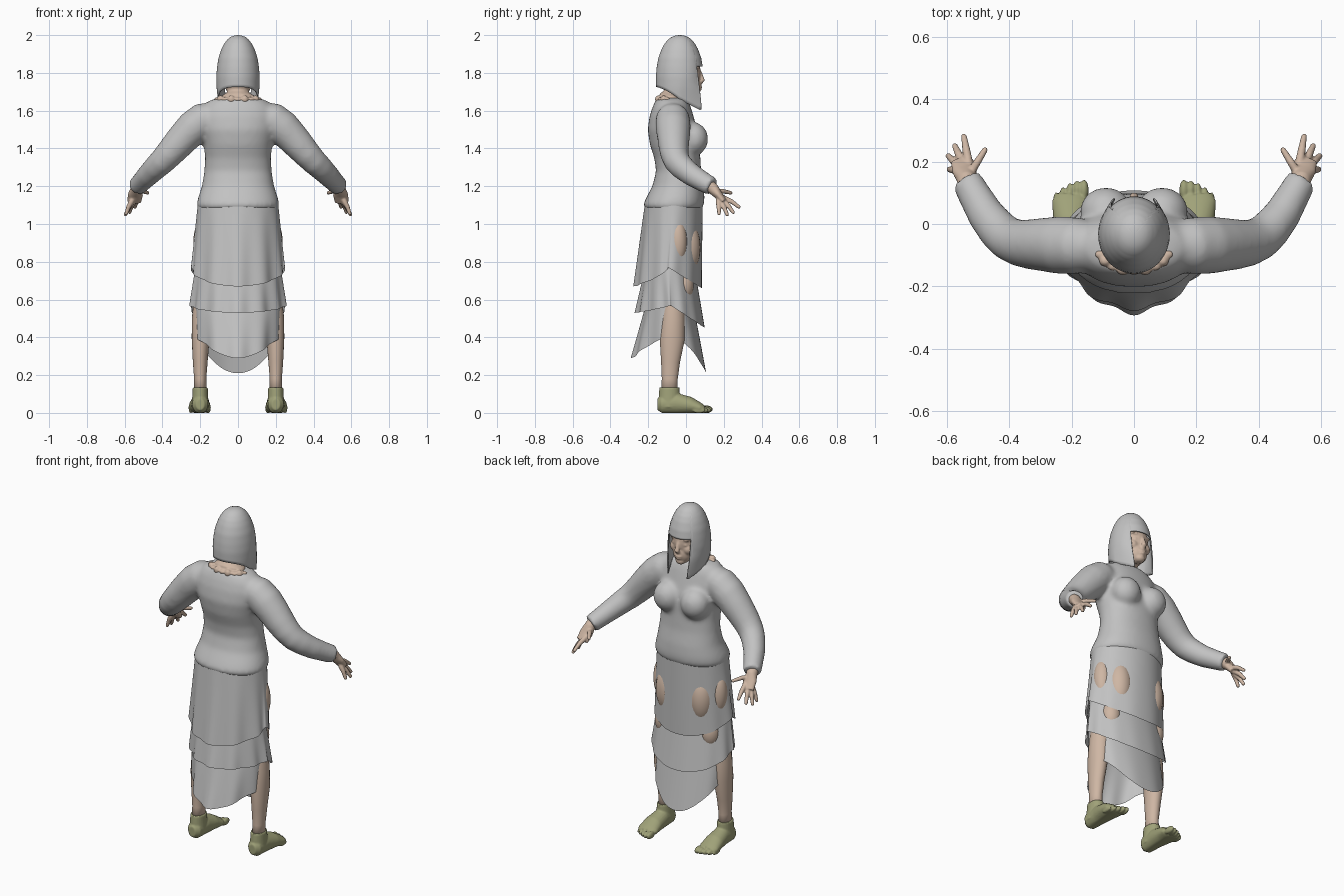
import bpy, bmesh, math
from mathutils import Vector, Matrix

if "Cube" in bpy.data.objects:
    bpy.data.objects.remove(bpy.data.objects["Cube"], do_unlink=True)


def material(name, rgb):
    m = bpy.data.materials.new(name)
    m.use_nodes = True
    m.diffuse_color = (*rgb, 1)
    m.node_tree.nodes["Principled BSDF"].inputs["Base Color"].default_value = (*rgb, 1)
    return m


GREY = material("grey cloth", (0.54, 0.54, 0.54))
SKIN = material("skin", (0.62, 0.47, 0.37))
OLIVE = material("olive", (0.35, 0.36, 0.19))


def loft(bm, rings, caps=True):
    rows = [[bm.verts.new(p) for p in r] for r in rings]
    n = len(rows[0])
    for a, b in zip(rows, rows[1:]):
        for i in range(n):
            j = (i + 1) % n
            bm.faces.new((a[i], a[j], b[j], b[i]))
    if caps:
        bm.faces.new(rows[0])
        bm.faces.new(rows[-1])


def tube(bm, path, n=24):
    """path: (x, y, z, radius) or (x, y, z, side radius, other radius)"""
    pts = [Vector(p[:3]) for p in path]
    rings = []
    for i, p in enumerate(path):
        t = (pts[min(i + 1, len(pts) - 1)] - pts[max(i - 1, 0)]).normalized()
        u = Vector((1, 0, 0))
        u = (u - t * u.dot(t)).normalized()
        v = t.cross(u)
        rings.append([pts[i] + u * p[3] * math.cos(k * math.tau / n)
                      + v * p[-1] * math.sin(k * math.tau / n) for k in range(n)])
    loft(bm, rings)


def ball(bm, centre, radii):
    m = Matrix.Translation(centre) @ Matrix.Diagonal((*radii, 1))
    bmesh.ops.create_uvsphere(bm, u_segments=24, v_segments=16, radius=1, matrix=m)


def finish(name, bm, mat, voxel=0, smooth=4, sx=1, floor=False, thick=0):
    for v in bm.verts:
        v.co.x *= sx
        if floor:
            v.co.z = max(v.co.z, 0)
    bmesh.ops.remove_doubles(bm, verts=bm.verts, dist=0.0001)
    bmesh.ops.recalc_face_normals(bm, faces=bm.faces)
    me = bpy.data.meshes.new(name)
    bm.to_mesh(me)
    bm.free()
    me.materials.append(mat)
    for p in me.polygons:
        p.use_smooth = True
    ob = bpy.data.objects.new(name, me)
    bpy.context.collection.objects.link(ob)
    if voxel:
        r = ob.modifiers.new("fuse", "REMESH")
        r.mode, r.voxel_size, r.use_smooth_shade = "VOXEL", voxel, True
        s = ob.modifiers.new("soften", "SMOOTH")
        s.iterations, s.factor = smooth, 0.5
    if thick:
        s = ob.modifiers.new("thickness", "SOLIDIFY")
        s.thickness, s.offset = thick, -1


def profile(table, z):
    for (z0, r0), (z1, r1) in zip(table, table[1:]):
        if z >= z1:
            return r0 + (r1 - r0) * (z0 - z) / (z0 - z1)
    return table[-1][1]


# Shirt: torso, bust and sleeves fused into one soft surface, hem over the skirt
bm = bmesh.new()
torso = [(1.668, .10, 0, -.152), (1.655, .15, .01, -.16), (1.62, .185, .025, -.177),
         (1.57, .2, .04, -.193), (1.5, .198, .06, -.203), (1.42, .181, .072, -.191),
         (1.35, .174, .076, -.168), (1.28, .178, .08, -.158), (1.2, .191, .094, -.178),
         (1.14, .211, .098, -.21), (1.105, .219, .096, -.226), (1.09, .216, .09, -.222),
         (1.07, .195, .065, -.2)]
rings = []
for z, hw, yf, yb in torso:
    yc, hd = (yf + yb) / 2, (yf - yb) / 2
    ring = []
    for k in range(48):
        s, c = math.sin(k * math.tau / 48), math.cos(k * math.tau / 48)
        ring.append((hw * math.copysign(abs(s) ** .9, s),
                     yc + hd * math.copysign(abs(c) ** .94, c), z))
    rings.append(ring)
loft(bm, rings)
for sx in (1, -1):
    ball(bm, (.09 * sx, .04, 1.45), (.084, .078, .088))
    tube(bm, [(sx * x, y, z, r) for x, y, z, r in (
        (.11, -.075, 1.58, .07), (.18, -.07, 1.555, .091), (.235, -.068, 1.512, .093),
        (.285, -.066, 1.46, .087), (.33, -.065, 1.41, .081), (.37, -.06, 1.365, .075),
        (.405, -.046, 1.328, .07), (.435, -.02, 1.3, .066), (.475, .03, 1.26, .06),
        (.515, .1, 1.218, .053), (.535, .138, 1.198, .051))])
finish("shirt", bm, GREY, voxel=.011, smooth=13)

# Skirt tiers: top z, top (half width, front, back), bottom likewise, hem heights
# (side, front, back), hem curve (front, back), ripple count
TIERS = {
    "upper_tier": (1.105, (.213, .088, -.218), (.247, .084, -.272), (.77, .66, .67), (1, 1), 11),
    "middle_tier": (.80, (.222, .04, -.21), (.254, .1, -.265), (.57, .45, .53), (1, 1.2), 13),
    "lower_tier": (.62, (.23, .03, -.2), (.227, .108, -.285), (.4, .21, .29), (2, 2.5), 11),
}


def cloth(tier, a, t):
    top, r0, r1, (side, front, back), curve, k = tier
    s, c = math.sin(a), math.cos(a)
    hw, yf, yb = (p + (q - p) * t for p, q in zip(r0, r1))
    hem = side + ((front if c > 0 else back) - side) * abs(c) ** curve[c < 0]
    ripple = 1 + .018 * t * (1.2 - c) * math.cos(k * (a - math.pi))
    yc, hd = (yf + yb) / 2, (yf - yb) / 2
    depth = c if c > 0 else -abs(c) ** (1 + .6 * t)
    return Vector((hw * s * ripple, yc + hd * depth * ripple, top + (hem - top) * t))


for name, tier in TIERS.items():
    bm = bmesh.new()
    loft(bm, [[cloth(tier, k * math.tau / 144, r / 16) for k in range(144)]
              for r in range(17)], caps=False)
    finish("skirt_" + name, bm, GREY)

for sx, side in ((1, "left"), (-1, "right")):
    # Skin showing through the skirt
    bm = bmesh.new()
    for key, a, t, r, rz in (("upper_tier", .74, .55, .07, .14), ("upper_tier", 1.3, .55, .05, .12),
                             ("middle_tier", .95, .42, .055, .085)):
        p = cloth(TIERS[key], a, t)
        out = Vector((p.x, p.y + .08, 0)).normalized()
        ball(bm, p - out * (r - .012), (r, r, rz))
    finish(side + "_thigh_skin", bm, SKIN, sx=sx)

    # Leg
    bm = bmesh.new()
    tube(bm, [(.13, -.06, .98, .078), (.14, -.06, .8, .07), (.172, -.062, .63, .058),
              (.18, -.067, .56, .058, .06), (.187, -.069, .49, .058, .063),
              (.198, -.073, .39, .047, .066), (.2, -.082, .27, .039, .05),
              (.2, -.086, .18, .032, .042), (.2, -.088, .1, .035, .044)])
    finish(side + "_leg", bm, SKIN, sx=sx)

    # Foot with toes
    bm = bmesh.new()
    tube(bm, [(.2, -.152, .045, .022, .03), (.2, -.13, .045, .042, .048),
              (.2, -.05, .05, .048, .055), (.203, .02, .04, .056, .045),
              (.203, .07, .026, .06, .03), (.2, .09, .02, .052, .022)])
    tube(bm, [(.2, -.09, .03, .046, .056), (.2, -.088, .09, .042, .056),
              (.2, -.088, .135, .04, .053)])
    for i in range(5):
        r = .021 - .0018 * i
        ball(bm, (.16 + .0225 * i, .108 - .0025 * i * i, r * .9), (r * .7, .034, r))
    finish(side + "_foot", bm, OLIVE, voxel=.005, smooth=2, sx=sx, floor=True)

    # Hand: palm, four fingers and thumb
    bm = bmesh.new()
    tube(bm, [(.53, .115, 1.21, .032), (.538, .145, 1.185, .031), (.543, .17, 1.155, .04, .023),
              (.55, .2, 1.118, .037, .018)])
    for base, tip in (((.532, .205, 1.135), (.545, .28, 1.09)),
                      ((.55, .198, 1.12), (.574, .25, 1.062)),
                      ((.562, .186, 1.112), (.595, .218, 1.05)),
                      ((.566, .172, 1.115), (.592, .175, 1.055)),
                      ((.53, .155, 1.17), (.478, .237, 1.165))):
        b, e = Vector(base), Vector(tip)
        start, mid = b + (b - e) * .3, (b + e) / 2 + Vector((0, 0, .006))
        tube(bm, [(*start, .013), (*b, .0145), (*mid, .0125), (*e, .0095)], n=12)
        ball(bm, e, (.0095, .0095, .0095))
    finish(side + "_hand", bm, SKIN, voxel=.0045, smooth=2, sx=sx)

# Head with face and neck, and ragged skin edge around the back of the neckline
bm = bmesh.new()
ball(bm, (0, -.03, 1.80), (.088, .108, .13))
ball(bm, (0, .03, 1.735), (.056, .048, .066))
ball(bm, (0, .048, 1.69), (.03, .028, .022))
tube(bm, [(0, .062, 1.825, .011), (0, .08, 1.785, .011), (0, .088, 1.762, .016, .013),
          (0, .072, 1.747, .013)], n=14)
ball(bm, (0, .073, 1.725), (.024, .013, .007))
ball(bm, (0, .071, 1.712), (.02, .013, .007))
for sx in (1, -1):
    ball(bm, (.034 * sx, .058, 1.795), (.017, .012, .009))
    ball(bm, (.034 * sx, .058, 1.825), (.028, .014, .008))
    ball(bm, (.04 * sx, .035, 1.765), (.034, .034, .034))
tube(bm, [(0, -.075, 1.63, .10, .072), (0, -.075, 1.675, .09, .066),
          (0, -.062, 1.692, .06, .056), (0, -.05, 1.76, .054)])
for k in range(9):
    a = math.pi + (k - 4) * .33
    ball(bm, (.11 * math.sin(a), -.08 + .07 * math.cos(a), 1.66),
         (.02, .014 + .004 * (k % 2), .012 + .009 * (k % 2)))
finish("head", bm, SKIN, voxel=.0055, smooth=3)

# Hood: dome with a brow edge, an open face and two long front points
DOME = [(2.0, 0), (1.998, .02), (1.99, .04), (1.977, .056), (1.955, .073), (1.925, .088),
        (1.88, .103), (1.83, .111), (1.78, .115), (1.72, .113), (1.6, .1)]


def hood_point(a, z):
    s, c = math.sin(a), math.cos(a)
    r = profile(DOME, z)
    low = max(0, (1.76 - z) / .16) * max(0, c)
    return Vector((r * s * (1 - .35 * low), -.033 + r * 1.1 * c + .09 * low, z))


def hood_hem(a):
    c = math.cos(a)
    if c > .71:
        return 1.835
    if c > .58:
        return 1.60 + (c - .58) * .9
    return 1.725 - .125 * ((c + 1) / 1.58) ** 1.4


bm = bmesh.new()
loft(bm, [[hood_point(a, 2 - (2 - hood_hem(a)) * (r / 28) ** 1.6)
           for a in (k * math.tau / 120 for k in range(120))] for r in range(29)], caps=False)
finish("hood", bm, GREY, thick=.006)
